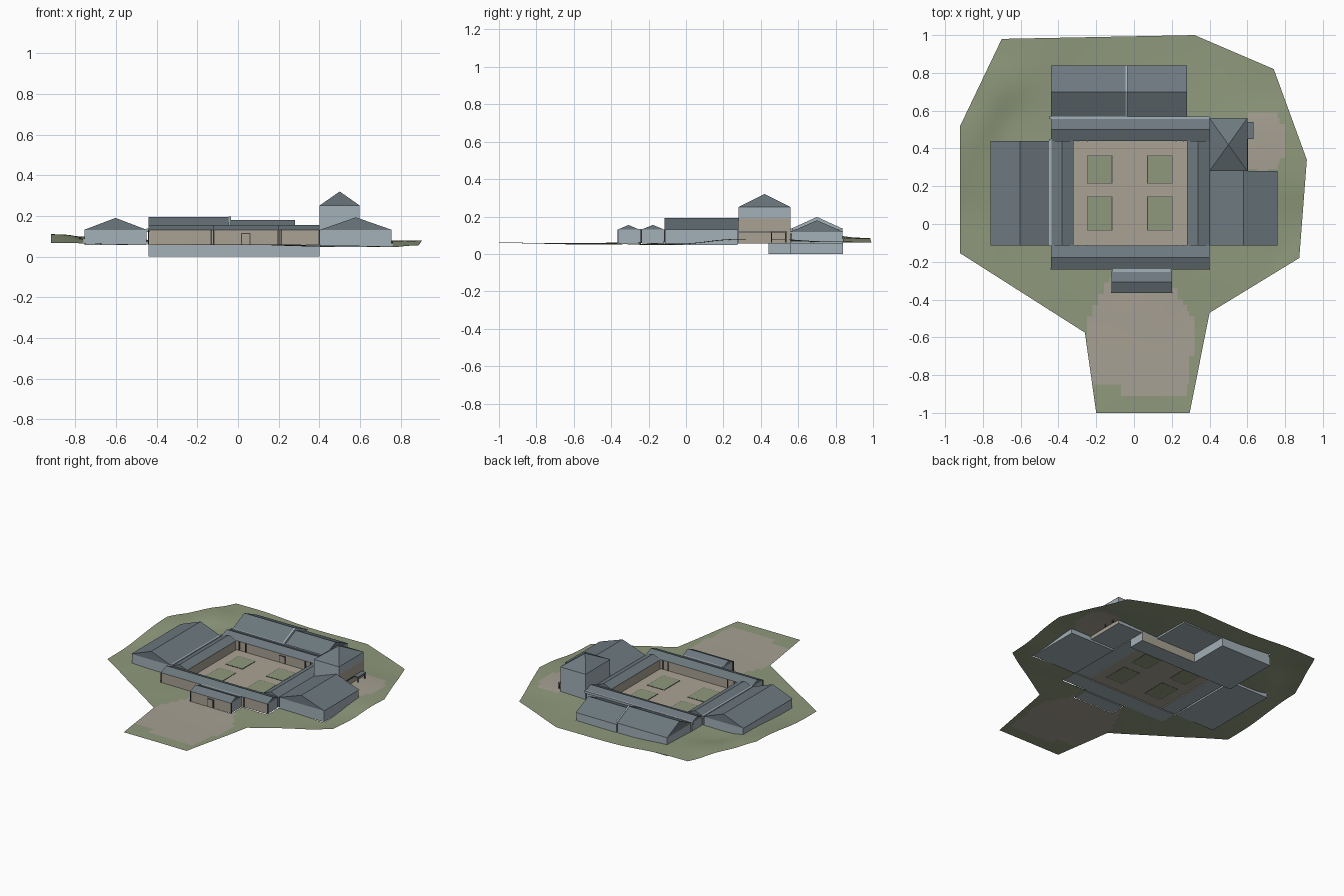
import bpy, bmesh
from mathutils import Vector

cube = bpy.data.objects.get("Cube")
if cube:
    bpy.data.objects.remove(cube, do_unlink=True)


def material(name, r, g, b):
    m = bpy.data.materials.new(name)
    m.use_nodes = True
    m.diffuse_color = (r, g, b, 1)
    m.node_tree.nodes["Principled BSDF"].inputs["Base Color"].default_value = (r, g, b, 1)
    return m


SLATE = material("slate_roof", .152, .19, .212)
WALL = material("blue_grey_wall", .365, .435, .48)
TAN = material("tan_wall", .40, .36, .295)
GRASS = material("grass", .275, .318, .202)
PATH = material("gravel_path", .385, .353, .29)
DARK = material("dark_trim", .06, .065, .07)


def finish(name, bm, mats):
    me = bpy.data.meshes.new(name)
    bm.to_mesh(me)
    bm.free()
    for m in mats:
        me.materials.append(m)
    ob = bpy.data.objects.new(name, me)
    bpy.context.collection.objects.link(ob)


def box(name, x0, x1, y0, y1, z0, z1, mat, tan=""):
    """Box whose sides listed in tan ("+x", "-y", ...) are tan."""
    bm = bmesh.new()
    bmesh.ops.create_cube(bm, size=1)
    for v in bm.verts:
        v.co = ((x0, x1)[v.co.x > 0], (y0, y1)[v.co.y > 0], (z0, z1)[v.co.z > 0])
    bm.normal_update()
    dirs = {"+x": Vector((1, 0, 0)), "-x": Vector((-1, 0, 0)),
            "+y": Vector((0, 1, 0)), "-y": Vector((0, -1, 0))}
    for f in bm.faces:
        if any(f.normal.dot(dirs[d]) > .9 for d in tan.split()):
            f.material_index = 1
    finish(name, bm, [mat, TAN])


def gable(name, x0, x1, y0, y1, eave, ridge, axis, mat=SLATE):
    """Gabled roof with its ridge along the given axis."""
    xm, ym = (x0 + x1) / 2, (y0 + y1) / 2
    bm = bmesh.new()
    a, b, c, d = [bm.verts.new((x, y, eave)) for x, y in
                  ((x0, y0), (x1, y0), (x1, y1), (x0, y1))]
    if axis == "x":
        e, f = bm.verts.new((x0, ym, ridge)), bm.verts.new((x1, ym, ridge))
        faces = (a, b, f, e), (c, d, e, f), (d, a, e), (b, c, f), (d, c, b, a)
    else:
        e, f = bm.verts.new((xm, y0, ridge)), bm.verts.new((xm, y1, ridge))
        faces = (b, c, f, e), (d, a, e, f), (a, b, e), (c, d, f), (d, c, b, a)
    for fs in faces:
        bm.faces.new(fs)
    finish(name, bm, [mat])


EAVE, BASE, INSET = .13, .056, .004
footprints = []


def building(name, x0, x1, y0, y1, ridge, axis, tan="", base=BASE, eave=EAVE):
    footprints.append((x0, x1, y0, y1))
    i = INSET
    box(name + "_walls", x0 + i, x1 - i, y0 + i, y1 - i, base, eave, WALL, tan)
    gable(name + "_roof", x0, x1, y0, y1, eave, ridge, axis)


# Wings and corridors around the courtyard
building("west_wing", -.76, -.445, -.115, .44, .19, "y")
building("east_wing", .40, .76, -.115, .28, .193, "y", base=.048)
building("west_corridor", -.44, -.32, -.115, .44, .155, "y", "+x")
building("east_corridor", .28, .40, -.115, .44, .155, "y", "-x")
building("front_corridor", -.44, .40, -.24, -.115, .155, "x", "-y +y")
building("back_corridor", -.44, .40, .44, .56, .155, "x", "-y")
building("entrance_porch", -.12, .20, -.365, -.25, .155, "x", "-y")

# Back wing with a stepped roof and a light parapet
building("back_wing_high", -.44, -.04, .56, .84, .195, "x")
building("back_wing_low", -.04, .28, .56, .84, .18, "x", eave=.118)
gable("roof_parapet", -.046, -.034, .56, .84, EAVE + .004, .198, "x", WALL)

# Basement below the high back wing and the back corridor
box("back_basement", -.44, -.04, .56, .84, 0, .06, WALL)
box("corridor_basement", -.44, .40, .44, .56, 0, .06, WALL, "+y")

# Tower with hipped roof and a tan lower wall on one side
footprints.append((.40, .60, .28, .56))
box("tower_lower_walls", .402, .598, .282, .558, BASE, .19, WALL, "+x")
box("tower_upper_walls", .402, .598, .282, .558, .19, .25, WALL)
bm = bmesh.new()
base = [bm.verts.new(p) for p in ((.40, .28, .25), (.60, .28, .25), (.60, .56, .25), (.40, .56, .25))]
apex = bm.verts.new((.50, .42, .32))
for i in range(4):
    bm.faces.new((base[i], base[(i + 1) % 4], apex))
bm.faces.new(base[::-1])
finish("tower_roof", bm, [SLATE])

# Side canopy on the tower
box("side_canopy", .598, .632, .45, .54, .115, .121, SLATE)
for y in (.455, .53):
    box("canopy_post", .622, .628, y, y + .006, .06, .115, DARK)
box("side_ledge", .598, .604, .284, .45, .115, .12, DARK)

# Light gutters between neighbouring roofs
box("west_gutter", -.450, -.437, -.115, .45, .12, .137, WALL)
box("back_gutter", -.45, .40, .557, .57, .12, .137, WALL)
box("porch_gutter", -.115, .195, -.253, -.237, .06, .134, WALL)

# Doors, downpipes and courtyard posts
for part, y in (("front_door", -.3645), ("courtyard_door", .4405)):
    box(part + "_frame", .014, .062, y, y + .004, .06, .116, DARK)
    box(part, .019, .057, y - .001, y + .002, .06, .111, TAN)
for x, y in ((-.443, -.238), (.397, -.238), (-.122, -.364), (.198, -.364),
             (-.135, -.24), (.21, -.24)):
    box("downpipe", x, x + .006, y - .002, y + .004, .058, EAVE, DARK)
for x in (-.30, -.25, .22, .26):
    for y in (-.118, .436):
        box("courtyard_post", x, x + .006, y, y + .006, .06, EAVE, DARK)

# Courtyard paving and four bordered lawns
COURT = (-.32, .28, -.115, .44)
footprints.append(COURT)
box("courtyard_paving", *COURT, .060, .066, TAN)
for x in (-.25, .07):
    for y, depth in ((-.035, .18), (.215, .148)):
        box("lawn_border", x, x + .135, y, y + depth, .0595, .068, DARK)
        box("lawn", x + .003, x + .132, y + .003, y + depth - .003, .059, .0685, GRASS)

# Terrain: outline cut into a fine grid, lifted smoothly, opened under buildings
outline = ((-.70, .98), (-.92, .52), (-.92, -.155), (-.26, -.575), (-.20, -1), (.295, -1),
           (.40, -.47), (.875, -.18), (.915, .34), (.74, .82), (.32, 1))
heights = ((-.92, .52, .11), (-.82, .74, .1), (-.70, .98, .086), (-.92, -.155, .066),
           (-.26, -.575, .057), (0, -1, .06), (.4, -.47, .05), (.76, -.16, .046),
           (.875, -.18, .058), (.915, .34, .08), (.66, .42, .08), (.74, .82, .065),
           (.32, 1, .062), (0, .88, .06), (-.6, .5, .068), (-.5, -.2, .06),
           (0, -.4, .058), (.5, -.2, .054), (0, .2, .062))


def ground(x, y):
    total = weight = 0
    for px, py, pz in heights:
        w = 1 / ((x - px) ** 2 + (y - py) ** 2 + .002) ** 1.5
        total += w * pz
        weight += w
    return total / weight


def is_path(x, y):
    flare = max(0, y + .5)
    end = -.84 if x < -.08 else -.91
    front = -.24 + .5 * flare < x < .31 - .6 * flare + .12 * min(0, y + .65) and end < y < -.28
    side = ((x - .68) / .13) ** 2 + ((y - .44) / .165) ** 2 < 1
    return front or side


bm = bmesh.new()
bm.faces.new([bm.verts.new((x, y, 0)) for x, y in outline])
steps = [i * .03 - 1 for i in range(68)]
cuts = [set(steps), set(steps)]
for x0, x1, y0, y1 in footprints:
    cuts[0] |= {x0, x1}
    cuts[1] |= {y0, y1}
for axis, normal in enumerate(((1, 0, 0), (0, 1, 0))):
    for c in sorted(cuts[axis]):
        co = (c, 0, 0) if axis == 0 else (0, c, 0)
        bmesh.ops.bisect_plane(bm, geom=bm.verts[:] + bm.edges[:] + bm.faces[:],
                               dist=1e-5, plane_co=co, plane_no=normal)
doomed = []
for f in bm.faces:
    c = f.calc_center_median()
    if any(a < c.x < b and d < c.y < e for a, b, d, e in footprints):
        doomed.append(f)
    f.material_index = int(is_path(c.x, c.y))
bmesh.ops.delete(bm, geom=doomed, context="FACES")
for v in bm.verts:
    v.co.z = ground(v.co.x, v.co.y)
bm.normal_update()
for f in bm.faces:
    f.smooth = True
    if f.normal.z < 0:
        f.normal_flip()
finish("terrain", bm, [GRASS, PATH])
